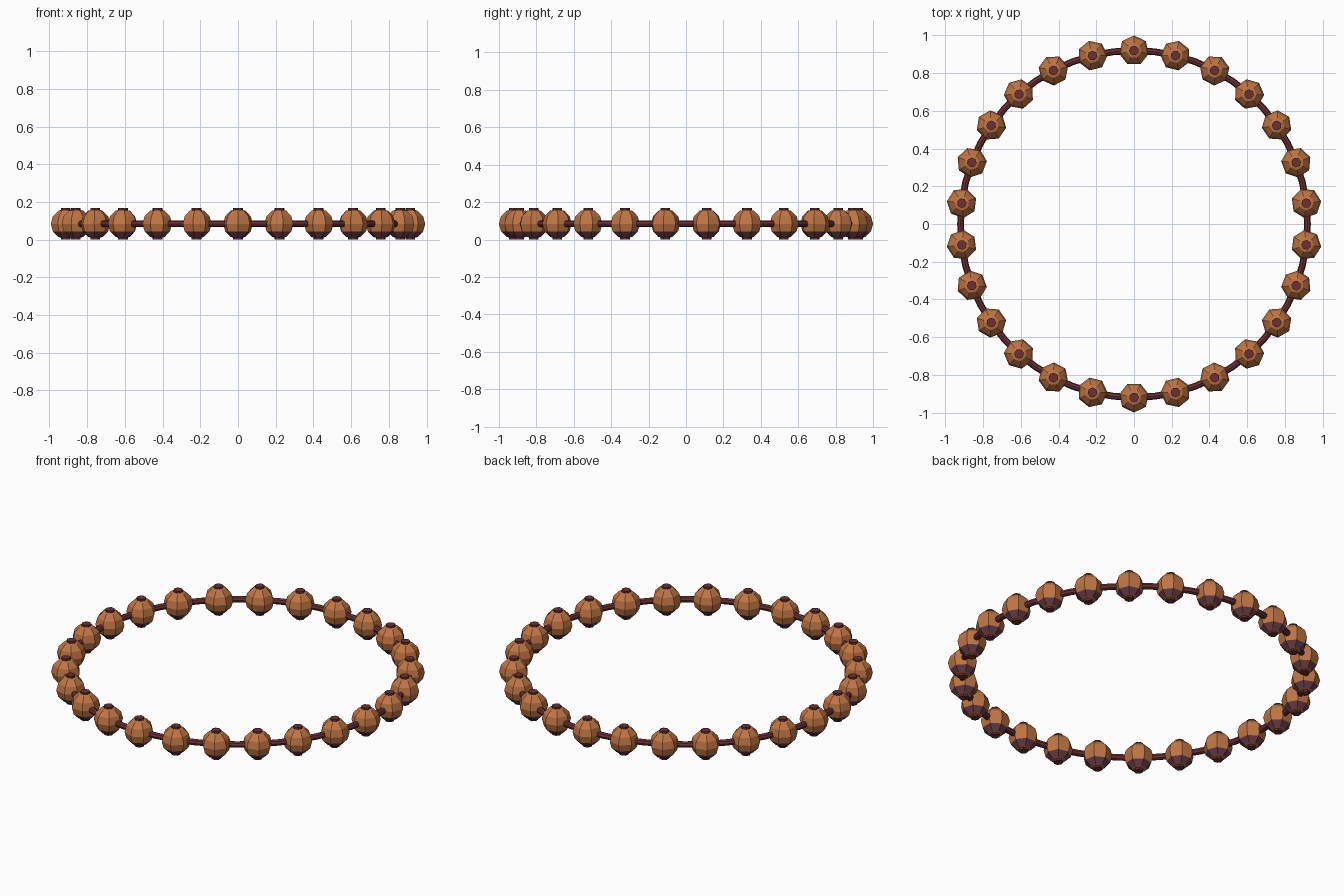
import bpy, bmesh, math
from mathutils import Matrix

if "Cube" in bpy.data.objects:
    bpy.data.objects.remove(bpy.data.objects["Cube"])

COUNT = 26       # beads on the ring
RING = 0.92      # ring radius
BEAD = 0.08      # bead radius
MID = 0.084      # height of the ring centre


def material(name, rgb):
    m = bpy.data.materials.new(name)
    m.diffuse_color = (*rgb, 1)
    m.use_nodes = True
    m.node_tree.nodes["Principled BSDF"].inputs["Base Color"].default_value = m.diffuse_color
    return m


orange = material("warm wood", (0.53, 0.18, 0.058))
plum = material("plum band", (0.15, 0.05, 0.07))
red = material("dark red cord", (0.15, 0.03, 0.034))


def add_object(name, bm, mats):
    me = bpy.data.meshes.new(name)
    bm.to_mesh(me)
    bm.free()
    for m in mats:
        me.materials.append(m)
    ob = bpy.data.objects.new(name, me)
    bpy.context.collection.objects.link(ob)
    return ob


# cord: a thin ring tube through all beads
bm = bmesh.new()
steps, sides, r = COUNT * 2, 8, 0.018
loops = []
for i in range(steps):
    a = 2 * math.pi * i / steps
    loop = []
    for j in range(sides):
        b = 2 * math.pi * j / sides
        d = RING + r * math.cos(b)
        loop.append(bm.verts.new((d * math.cos(a), d * math.sin(a), MID + r * math.sin(b))))
    loops.append(loop)
for i in range(steps):
    p, q = loops[i], loops[(i + 1) % steps]
    for j in range(sides):
        k = (j + 1) % sides
        bm.faces.new((p[j], q[j], q[k], p[k]))
add_object("cord", bm, [red])

# one seven-sided bead, a vertex facing outward, with a plum band low down
bm = bmesh.new()
bmesh.ops.create_uvsphere(bm, u_segments=7, v_segments=6, radius=BEAD)
tip = max(bm.verts, key=lambda v: v.co.x * v.co.x + v.co.y * v.co.y)
turn = -math.atan2(tip.co.y, tip.co.x)
bmesh.ops.rotate(bm, verts=bm.verts, matrix=Matrix.Rotation(turn, 3, 'Z'))
for f in bm.faces:
    z = f.calc_center_median().z / BEAD
    f.material_index = 1 if -0.8 < z < -0.5 else 0
# core plug showing at the poles of the bead
plug = bmesh.ops.create_cone(bm, cap_ends=True, segments=7, radius1=0.026,
                             radius2=0.026, depth=2 * MID)
for f in {f for v in plug["verts"] for f in v.link_faces}:
    f.material_index = 2
bead = add_object("bead", bm, [orange, plum, red])

# beads spaced evenly round the ring, starting at the back
for i in range(COUNT):
    a = math.pi / 2 + 2 * math.pi * i / COUNT
    ob = bead
    if i:
        ob = bpy.data.objects.new("bead", bead.data)
        bpy.context.collection.objects.link(ob)
    ob.location = (RING * math.cos(a), RING * math.sin(a), MID)
    ob.rotation_euler.z = a
